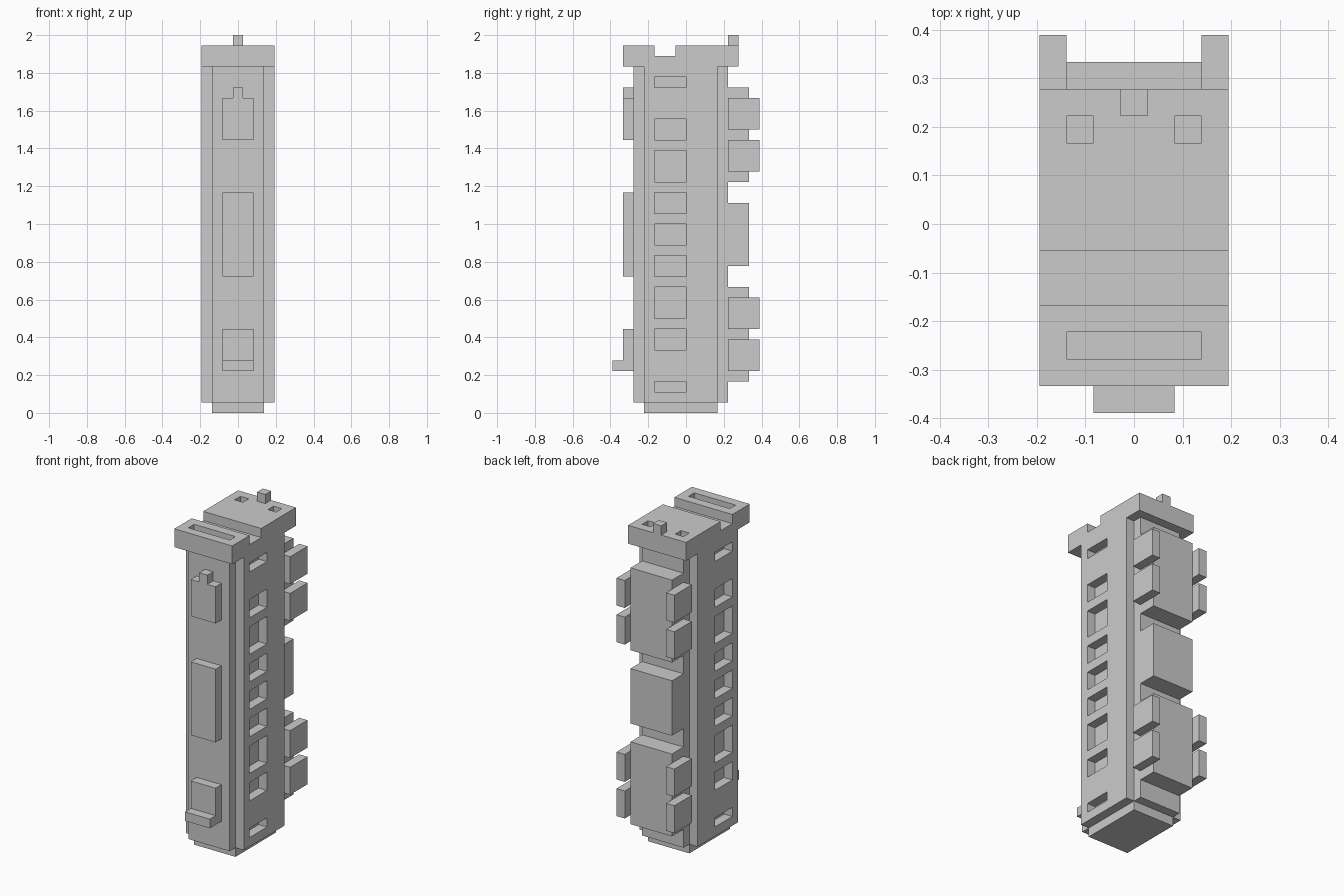
import bpy, bmesh
from mathutils import Vector

if "Cube" in bpy.data.objects:
    bpy.data.objects.remove(bpy.data.objects["Cube"])

U = 1 / 18  # model is laid out on a grid of 1/18 unit


def add_box(bm, x, y, z):
    verts = bmesh.ops.create_cube(bm, size=1)["verts"]
    for v in verts:
        v.co = Vector((x[0] if v.co.x < 0 else x[1],
                       y[0] if v.co.y < 0 else y[1],
                       z[0] if v.co.z < 0 else z[1])) * U


def finish(name, bm):
    bmesh.ops.recalc_face_normals(bm, faces=bm.faces)
    mesh = bpy.data.meshes.new(name)
    bm.to_mesh(mesh)
    bm.free()
    obj = bpy.data.objects.new(name, mesh)
    bpy.context.collection.objects.link(obj)
    return obj


def boxes(name, items):
    bm = bmesh.new()
    for item in items:
        add_box(bm, *item)
    return finish(name, bm)


def prism(name, points, depth):
    bm = bmesh.new()
    face = bm.faces.new([bm.verts.new(Vector(p) * U) for p in points])
    new = bmesh.ops.extrude_face_region(bm, geom=[face])["geom"]
    bmesh.ops.translate(bm, vec=Vector(depth) * U,
                        verts=[g for g in new if isinstance(g, bmesh.types.BMVert)])
    return finish(name, bm)


def cut(target, items):
    cutter = boxes("cutter", items)
    cutter.hide_render = True
    mod = target.modifiers.new("cut", "BOOLEAN")
    mod.operation, mod.solver, mod.object = "DIFFERENCE", "EXACT", cutter
    bpy.context.view_layer.objects.active = target
    bpy.ops.object.modifier_apply(modifier=mod.name)
    bpy.data.objects.remove(cutter)


# Main column with stepped corners and window recesses down both sides
half = [(2.5, -5), (2.5, -4), (3.5, -4), (3.5, 3), (2.5, 3), (2.5, 4)]
outline = half + [(-x, y) for x, y in reversed(half)]
column = prism("column", [(x, y, 1) for x, y in outline], (0, 0, 32))
windows = [(31, 32), (26, 28), (22, 25), (19, 21), (16, 18),
           (13, 15), (9, 12), (6, 8), (2, 3)]
cut(column, [(x, (-3, 0), z) for z in windows for x in ((2.5, 4), (-4, -2.5))])

# Foot
boxes("foot", [((-2.5, 2.5), (-4, 3), (0, 1))])

# Cap with cross groove, long slot and two square sockets
side = [(-6, 33), (5, 33), (5, 35), (-1, 35), (-1, 34), (-3, 34), (-3, 35), (-6, 35)]
cap = prism("cap", [(-3.5, y, z) for y, z in side], (7, 0, 0))
cut(cap, [((-2.5, 2.5), (-5, -4), (34, 36)),
          ((1.5, 2.5), (3, 4), (34, 36)),
          ((-2.5, -1.5), (3, 4), (34, 36))])
boxes("cap_pin", [((-.5, .5), (4, 5), (35, 36))])

# Front panels with nub and ledge
for name, z in (("upper", (26, 30)), ("middle", (13, 21)), ("lower", (4, 8))):
    boxes(name + "_front_panel", [((-1.5, 1.5), (-6, -5), z)])
boxes("front_nub", [((-.5, .5), (-6, -5), (30, 31))])
boxes("front_ledge", [((-1.5, 1.5), (-7, -6), (4, 5))])

# Back blocks
for name, z in (("upper", (22, 31)), ("middle", (14, 20)), ("lower", (3, 12))):
    boxes(name + "_back_block", [((-2.5, 2.5), (4, 6), z)])

# Side clips on the upper and lower back blocks
for name, x in (("right", (2.5, 3.5)), ("left", (-3.5, -2.5))):
    boxes(name + "_back_clips",
          [(x, (4, 7), (z, z + 3)) for z in (4, 8, 23, 27)])
